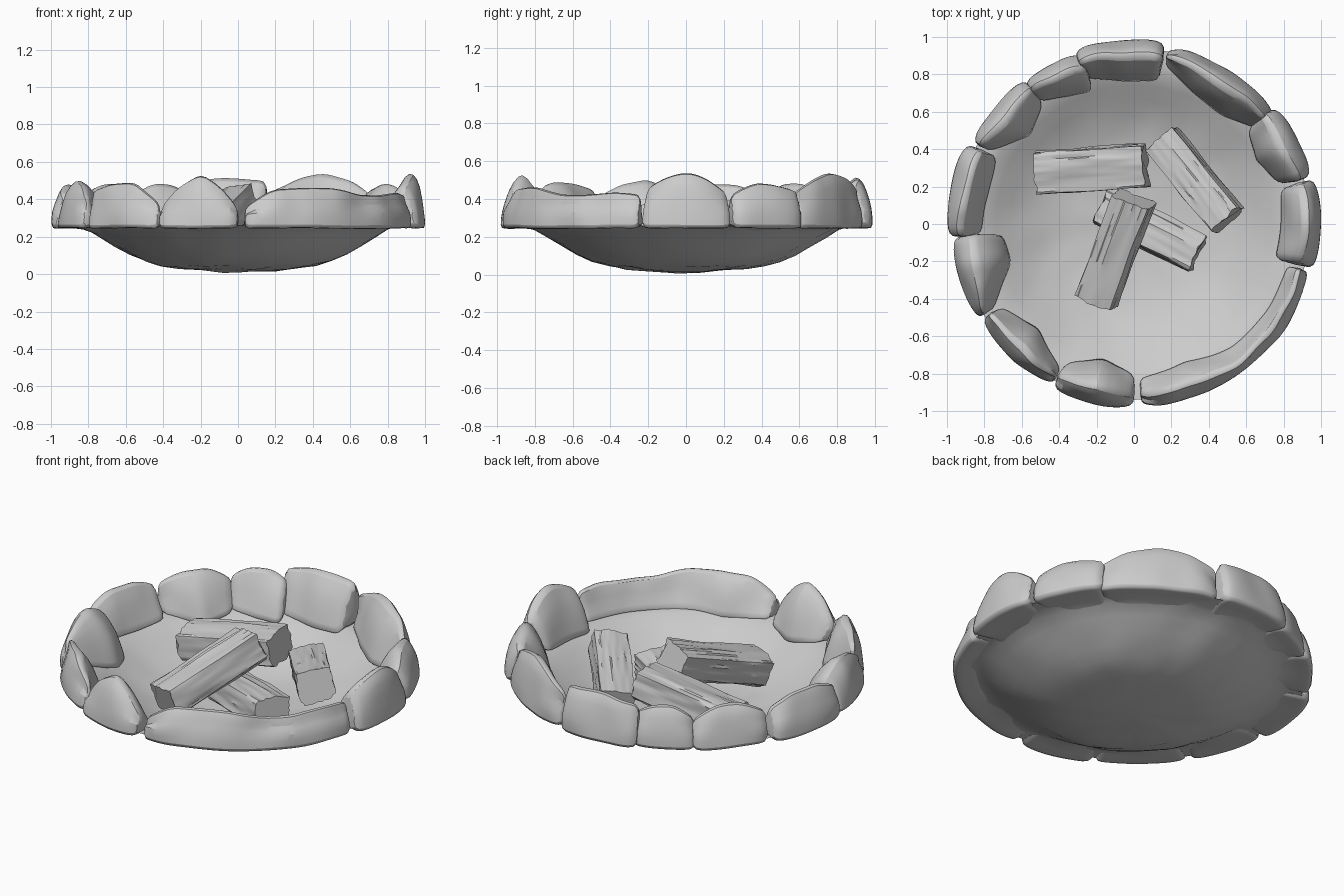
import bpy, bmesh, math
from mathutils import Vector, Matrix, noise

cube = bpy.data.objects.get("Cube")
if cube:
    bpy.data.objects.remove(cube, do_unlink=True)

grey = bpy.data.materials.new("plain grey")
grey.use_nodes = True
grey.diffuse_color = (0.6, 0.6, 0.6, 1)
grey.node_tree.nodes["Principled BSDF"].inputs["Base Color"].default_value = (0.6, 0.6, 0.6, 1)


def finish(name, bm, angle, levels=0):
    bmesh.ops.recalc_face_normals(bm, faces=bm.faces)
    mesh = bpy.data.meshes.new(name)
    bm.to_mesh(mesh)
    bm.free()
    mesh.materials.append(grey)
    obj = bpy.data.objects.new(name, mesh)
    bpy.context.collection.objects.link(obj)
    if levels:
        obj.modifiers.new("soften", "SUBSURF").levels = levels
        obj.modifiers["soften"].render_levels = levels
    bpy.ops.object.select_all(action="DESELECT")
    obj.select_set(True)
    bpy.context.view_layer.objects.active = obj
    bpy.ops.object.shade_smooth_by_angle(angle=math.radians(angle))


def loft(bm, rings, cap=True):
    rows = [[bm.verts.new(p) for p in ring] for ring in rings]
    n = len(rows[0])
    for a, b in zip(rows, rows[1:]):
        for i in range(n):
            bm.faces.new((a[i], a[(i + 1) % n], b[(i + 1) % n], b[i]))
    if cap:
        bm.faces.new(rows[0])
        bm.faces.new(rows[-1])
    return rows


def sample(values, t):
    """Interpolate evenly spaced values at t in 0..1."""
    s = t * (len(values) - 1)
    i = min(int(s), len(values) - 2)
    return values[i] + (values[i + 1] - values[i]) * (s - i)


def polar(r, a, z):
    return Vector((r * math.cos(a), r * math.sin(a), z))


# Bowl: a revolved, slightly hammered shell with a flat lip under the stones
bowl_profile = [(0.08, 0.012), (0.2, 0.02), (0.32, 0.03), (0.42, 0.045), (0.5, 0.07),
                (0.58, 0.105), (0.66, 0.15), (0.74, 0.2), (0.81, 0.242), (0.87, 0.256), (0.94, 0.256)]
bm = bmesh.new()
rings = []
for r, z in bowl_profile:
    ring = [polar(r, math.tau * i / 72, z) for i in range(72)]
    rings.append([p + Vector((0, 0, 0.01 * noise.noise(p * 7))) for p in ring])
rows = loft(bm, rings, cap=False)
bm.faces.new(rows[0])
finish("bowl", bm, 60)

# Rim stones: start angle, end angle, inner radii, outer radius, crest heights
stones = [
    (-14, 14, (0.77, 0.79, 0.80), 1.00, (0.45, 0.51, 0.54, 0.50, 0.43)),
    (15, 40, (0.80, 0.74, 0.79), 0.985, (0.42, 0.48, 0.48, 0.44)),
    (38, 79, (0.82, 0.75, 0.77, 0.86), 0.965, (0.42, 0.50, 0.54, 0.51, 0.43)),
    (80, 109, (0.77, 0.77, 0.82), 0.985, (0.50, 0.51, 0.51, 0.48)),
    (107, 128, (0.74, 0.77, 0.83), 0.96, (0.42, 0.48, 0.48, 0.42)),
    (127, 153, (0.80, 0.73, 0.86), 0.975, (0.40, 0.48, 0.48, 0.42)),
    (154, 184, (0.81, 0.80, 0.82), 1.00, (0.42, 0.48, 0.48, 0.42)),
    (184, 211, (0.70, 0.69, 0.87), 0.98, (0.42, 0.50, 0.48, 0.40)),
    (212, 243, (0.83, 0.76, 0.86), 0.97, (0.44, 0.48, 0.49, 0.37)),
    (244, 270, (0.82, 0.74, 0.80), 0.985, (0.35, 0.47, 0.54, 0.46, 0.35)),
    (272, 345, (0.82, 0.79, 0.85, 0.85, 0.84), 0.98,
     (0.35, 0.45, 0.46, 0.46, 0.42, 0.42, 0.44, 0.42)),
]
for k, (a0, a1, inners, ro, heights) in enumerate(stones):
    bm = bmesh.new()
    rings = []
    steps = max(8, (a1 - a0) // 3)
    for j in range(steps + 1):
        t = j / steps
        a = math.radians(a0 - 0.5 + (a1 - a0 + 1) * t)
        end = abs(2 * t - 1) ** 6
        inner, outer = sample(inners, t) + 0.02 * end, ro - 0.02 * end
        top = sample(heights, t) + 0.006
        crest = inner + (outer - inner) * 0.6
        # the underside rests on the bowl wall
        foot = min(0.255, 0.2 + (inner - 0.74) * 0.62)
        section = [(outer - 0.01, 0.24), (outer + 0.005, 0.25), (outer - 0.004, 0.34),
                   (outer - 0.032, top - 0.06), (crest + 0.02, top), (crest - 0.02, top - 0.005),
                   (inner + 0.04, foot + (top - foot) * 0.6),
                   (inner, foot + 0.03), (inner - 0.015, foot),
                   (max(0.84, inner + 0.03), 0.255)]
        ring = []
        for r, z in section:
            p = polar(r, a, z)
            shift = 0.022 * noise.noise_vector(p * 6 + Vector((k, 0, 0)))
            shift.z *= 0.5
            ring.append(p + shift * (1 if z > 0.3 else 0.4))
        rings.append(ring)
    loft(bm, rings)
    finish(f"rim_stone_{k + 1}", bm, 50, levels=1)


# Split logs: rough rectangular sections with lengthwise grain
def log(name, start, end, width, height, roll, seed):
    start, end = Vector(start), Vector(end)
    axis = (end - start).normalized()
    side = Vector((0, 0, 1)).cross(axis).normalized()
    turn = Matrix.Rotation(math.radians(roll), 3, axis)
    side, up = turn @ side, turn @ axis.cross(side)
    corners = [(-1, -0.7), (-0.7, -1), (0.7, -0.95), (1, -0.6), (0.98, 0.9), (0.2, 1), (-0.95, 0.85)]
    outline = []
    for (x0, y0), (x1, y1) in zip(corners, corners[1:] + corners[:1]):
        outline += [(x0 + (x1 - x0) * f / 8, y0 + (y1 - y0) * f / 8) for f in range(8)]
    bm = bmesh.new()
    rings = []
    for j in range(19):
        t = j / 18
        ring = []
        for x, y in outline:
            grain = noise.noise(Vector((x * 8, y * 8, t * 2.5 + seed * 7)))
            bend = noise.noise(Vector((x, y, t * 2 + seed * 3)))
            s = 1 + 0.08 * grain + 0.07 * bend
            p = start.lerp(end, t) + side * (x * width / 2 * s) + up * (y * height / 2 * s)
            if j in (0, 18):
                p += axis * 0.02 * noise.noise(Vector((x * 2, y * 2, seed + t)))
            ring.append(p)
        rings.append(ring)
    loft(bm, rings)
    finish(name, bm, 35)


log("left_log", (-0.52, 0.27, 0.22), (0.06, 0.31, 0.32), 0.23, 0.18, 4, 1)
log("right_log", (0.15, 0.45, 0.20), (0.50, 0.02, 0.31), 0.20, 0.19, 10, 2)
log("bottom_log", (-0.17, 0.10, 0.12), (0.34, -0.16, 0.18), 0.21, 0.17, -5, 3)
log("front_log", (-0.20, -0.41, 0.20), (0.00, 0.13, 0.39), 0.21, 0.18, -12, 4)
